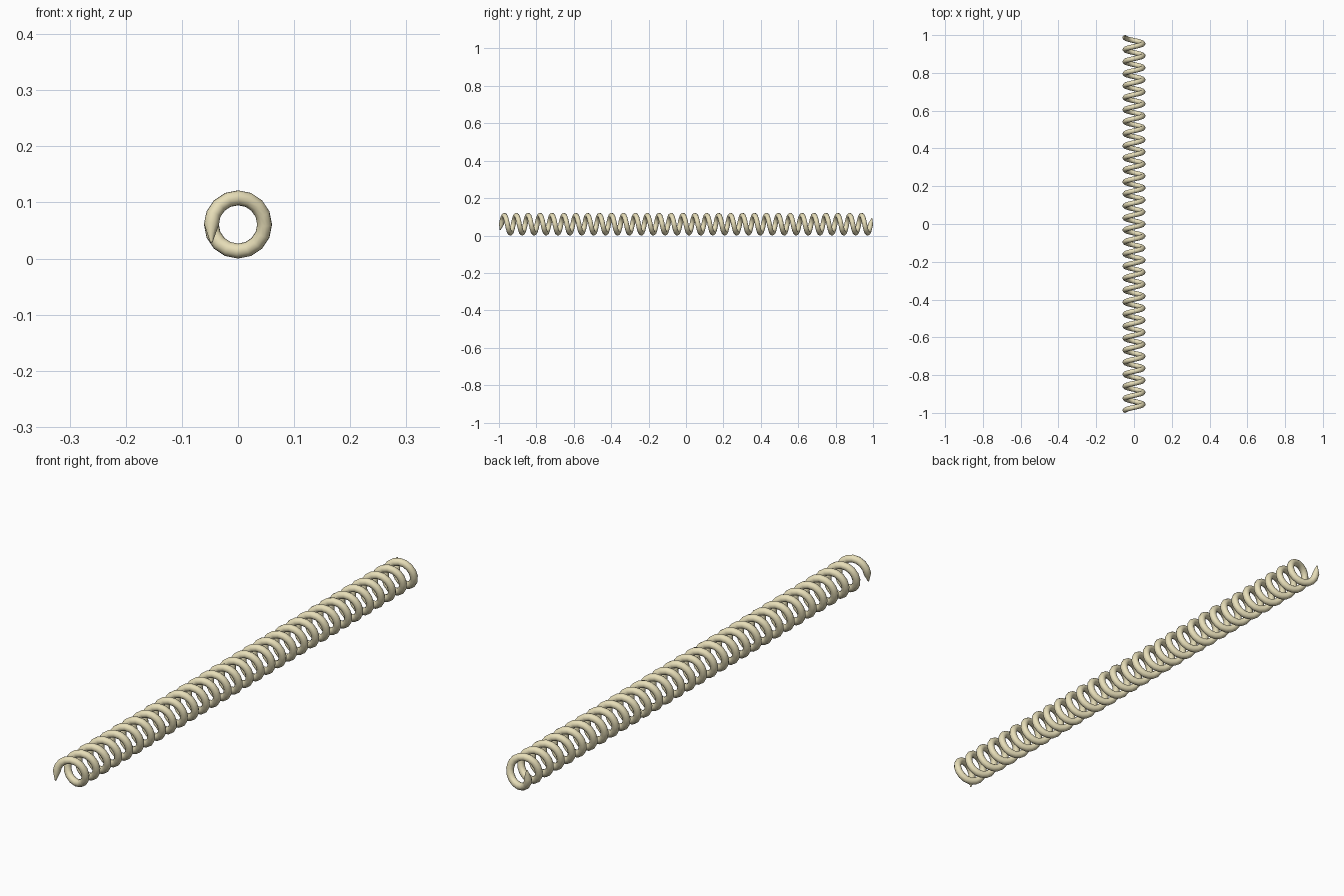
import bpy
from math import pi, sin, cos

if "Cube" in bpy.data.objects:
    bpy.data.objects.remove(bpy.data.objects["Cube"])

TURNS, STEPS = 31, 16          # coils, straight segments per coil
R, WIRE = 0.0474, 0.0133       # coil radius, wire radius
ZC, HALF = R + WIRE, 0.987     # axis height, half length of the helix
TIP_LEN = 0.032                # length of each tapered end


# Helix path: starts on the left at the front, rises over the top
points = []
total = TURNS * STEPS
for i in range(total + 1):
    a = pi - 2 * pi * i / STEPS
    points.append((R * cos(a), -HALF + 2 * HALF * i / total, ZC + R * sin(a), 1.0))

# Tapered tips leave each end straight along the tangent
dy = TIP_LEN * (2 * HALF / TURNS) / (2 * pi * R)
front_tip = (-R, -HALF - dy, ZC - TIP_LEN, 0.15)
back_tip = (-R, HALF + dy, ZC + TIP_LEN, 0.15)
points = [front_tip] + points + [back_tip]

# Round wire swept along the path
curve = bpy.data.curves.new("coil_spring", 'CURVE')
curve.dimensions = '3D'
curve.bevel_depth = WIRE
curve.bevel_resolution = 4
curve.use_fill_caps = True
spline = curve.splines.new('POLY')
spline.points.add(len(points) - 1)
for p, (x, y, z, rad) in zip(spline.points, points):
    p.co = (x, y, z, 1)
    p.radius = rad
spline.use_smooth = True

spring = bpy.data.objects.new("coil_spring", curve)
bpy.context.collection.objects.link(spring)
bpy.context.view_layer.objects.active = spring
spring.select_set(True)
bpy.ops.object.convert(target='MESH')
spring = bpy.context.view_layer.objects.active
bpy.ops.object.shade_smooth_by_angle(angle=pi / 4)

# Pale brass colour
mat = bpy.data.materials.new("pale_brass")
mat.diffuse_color = (0.8, 0.73, 0.48, 1)
mat.use_nodes = True
mat.node_tree.nodes["Principled BSDF"].inputs["Base Color"].default_value = mat.diffuse_color
spring.data.materials.clear()
spring.data.materials.append(mat)
